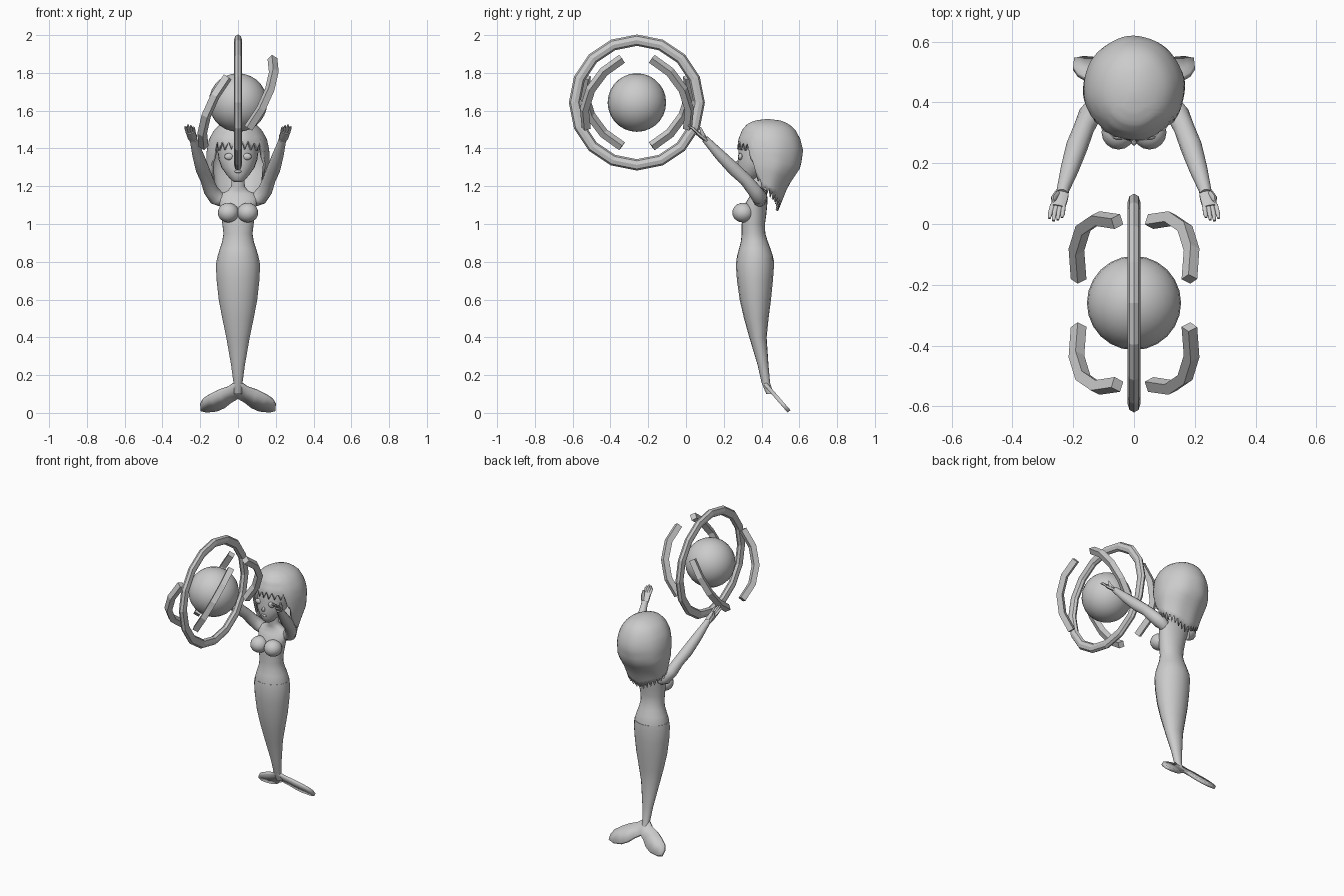
import bpy, bmesh, math
from mathutils import Vector, Matrix

if "Cube" in bpy.data.objects:
    bpy.data.objects.remove(bpy.data.objects["Cube"])

def finish(name, bm, smooth=40):
    bmesh.ops.recalc_face_normals(bm, faces=bm.faces[:])
    me = bpy.data.meshes.new(name)
    bm.to_mesh(me)
    bm.free()
    ob = bpy.data.objects.new(name, me)
    bpy.context.collection.objects.link(ob)
    if smooth:
        bpy.ops.object.select_all(action='DESELECT')
        ob.select_set(True)
        bpy.context.view_layer.objects.active = ob
        bpy.ops.object.shade_smooth_by_angle(angle=math.radians(smooth))
    return ob

def skin(bm, rings, caps=True):
    n = len(rings[0])
    vs = [[bm.verts.new(p) for p in r] for r in rings]
    for a, b in zip(vs, vs[1:]):
        for i in range(n):
            j = (i + 1) % n
            bm.faces.new((a[i], a[j], b[j], b[i]))
    if caps:
        bm.faces.new(vs[0])
        bm.faces.new(vs[-1])
    return vs

def section(z, hw, y0, y1, a):
    """Point on an elliptical level; a = 0 faces the front."""
    return Vector((hw * math.sin(a), (y0 + y1) / 2 - (y1 - y0) / 2 * math.cos(a), z))

def loft(name, rows, n):
    bm = bmesh.new()
    skin(bm, [[section(*r, 2 * math.pi * i / n) for i in range(n)] for r in rows])
    return finish(name, bm, 50)

def add_tube(bm, pts, radii, n, ref, flat=1.0):
    pts = [Vector(p) for p in pts]
    rings = []
    for k, p in enumerate(pts):
        t = (pts[min(k + 1, len(pts) - 1)] - pts[max(k - 1, 0)]).normalized()
        u = (ref - t * ref.dot(t)).normalized()
        v = t.cross(u)
        rings.append([p + radii[k] * (u * math.cos(a) + v * flat * math.sin(a))
                      for a in [(2 * i + 1) * math.pi / n for i in range(n)]])
    skin(bm, rings)

def ball(name, c, r, seg=16, rings=10):
    bm = bmesh.new()
    bmesh.ops.create_uvsphere(bm, u_segments=seg, v_segments=rings, radius=1,
                              matrix=Matrix.Translation(c) @ Matrix.Diagonal((*r, 1)))
    return finish(name, bm, 60)

# Orb, big upright ring and four curved bars
C = Vector((0, -0.26, 1.643))
ball("orb", C, (0.155,) * 3, 24, 14)
bpy.ops.mesh.primitive_torus_add(major_segments=16, minor_segments=8, major_radius=0.33,
                                 minor_radius=0.03, location=C, rotation=(0, math.pi / 2, 0))
ring = bpy.context.object
ring.name = "big_ring"
ring.scale.z = 0.72
for sx in (-1, 1):
    for sy in (-1, 1):
        a = Vector((sx * 0.055, sy * 0.268, -sx * 0.135)).normalized()
        b = Vector((sx * 0.185, sy * 0.08, sx * 0.235)).normalized()
        bm = bmesh.new()
        add_tube(bm, [C + a.slerp(b, k / 4) * 0.305 for k in range(5)], [0.026] * 5, 4, a.cross(b))
        finish("curved_bar", bm, 0)

# Fish tail
loft("tail", [(0.10, .02, .425, .465), (0.16, .024, .40, .445), (0.25, .036, .38, .437),
              (0.40, .062, .335, .427), (0.50, .083, .307, .437), (0.60, .102, .284, .45),
              (0.70, .113, .27, .46), (0.78, .117, .264, .466), (0.82, .111, .268, .464)], 16)

# Tail fluke: flat outline leaning back, mirrored
half = [(0, .165), (.022, .155), (.05, .135), (.10, .118), (.15, .093), (.185, .07), (.20, .045),
        (.197, .015), (.165, .008), (.11, .014), (.07, .032), (.035, .06), (0, .08)]
bm = bmesh.new()
outline = half + [(-x, z) for x, z in half[-2:0:-1]]
bm.faces.new([bm.verts.new((x, .422 + (.15 - z) * .87, z)) for x, z in outline])
bmesh.ops.triangulate(bm, faces=bm.faces[:])
fluke = finish("tail_fluke", bm)
m = fluke.modifiers.new("thickness", 'SOLIDIFY')
m.thickness = 0.02
m.offset = 0

# Torso and neck
loft("torso", [(0.80, .11, .27, .462), (0.83, .108, .27, .46), (0.87, .096, .281, .447),
               (0.91, .083, .291, .432), (0.95, .077, .295, .42), (1.00, .083, .295, .418),
               (1.05, .09, .298, .425), (1.10, .098, .308, .43), (1.135, .108, .33, .432),
               (1.16, .09, .345, .428), (1.178, .052, .345, .42), (1.20, .036, .342, .412),
               (1.27, .034, .335, .41)], 24)

# Head, nose, lips
loft("head", [(1.222, .02, .30, .335), (1.235, .038, .288, .37), (1.26, .06, .278, .41),
              (1.30, .088, .272, .46), (1.34, .102, .274, .50), (1.38, .108, .278, .52),
              (1.43, .11, .282, .54), (1.48, .095, .305, .53), (1.52, .055, .36, .48)], 24)
ball("nose", (0, .275, 1.32), (.01, .018, .015), 8, 6)
ball("lips", (0, .28, 1.278), (.02, .012, .008), 10, 6)

# Paired parts: bust, eyes, arms, hands
X = Vector((1, 0, 0))
for s in (-1, 1):
    ball("bust", (s * .051, .302, 1.06), (.056, .057, .052))
    ball("eye", (s * .048, .288, 1.357), (.024, .012, .018), 12, 8)
    bm = bmesh.new()
    arm = [(.085, .39, 1.125), (.115, .39, 1.14), (.145, .36, 1.18), (.165, .315, 1.235),
           (.188, .255, 1.29), (.212, .18, 1.365), (.233, .115, 1.435), (.236, .10, 1.45)]
    add_tube(bm, [(s * x, y, z) for x, y, z in arm],
             [.036, .042, .038, .034, .036, .03, .021, .02], 12, X)
    finish("arm", bm, 60)
    bm = bmesh.new()
    # palm, four fingers, thumb
    add_tube(bm, [(s * .234, .112, 1.44), (s * .241, .09, 1.458), (s * .251, .055, 1.487)],
             [.021, .027, .026], 8, X, 0.5)
    for k in range(4):
        o, d = (k - 1.5) * .0125, .008 * abs(k - 1.7)
        add_tube(bm, [(s * (.25 + o), .062, 1.482), (s * (.255 + o * 1.1), .035, 1.507),
                      (s * (.258 + o * 1.1), .008 + d, 1.526 - d)], [.008, .008, .005], 6, X)
    add_tube(bm, [(s * .252, .10, 1.455), (s * .264, .085, 1.483), (s * .266, .075, 1.512)],
             [.011, .010, .005], 6, X)
    finish("hand", bm, 60)

# Hair shell: levels (z, half width, front y, back y) and a hem that varies round the head
LV = [(1.555, .012, .42, .445), (1.548, .05, .365, .50), (1.53, .092, .325, .545), (1.50, .125, .298, .578),
      (1.45, .153, .278, .605), (1.39, .166, .27, .62), (1.30, .168, .285, .607),
      (1.20, .145, .32, .54), (1.05, .11, .36, .48)]
HEM = [(0, 1.42), (48, 1.41), (60, 1.27), (75, 1.19), (95, 1.17), (135, 1.13), (180, 1.09)]

def lerp_table(tab, x):
    for p, q in zip(tab, tab[1:]):
        lo, hi = sorted((p[0], q[0]))
        if lo <= x <= hi:
            f = (x - p[0]) / (q[0] - p[0])
            return [a + (b - a) * f for a, b in zip(p, q)]
    return tab[-1]

N, R = 56, 16
rings = []
for k in range(R + 1):
    t = (k / R) ** 1.5
    loop = []
    for i in range(N):
        a = 2 * math.pi * i / N
        deg = min(math.degrees(a), 360 - math.degrees(a))
        hem = lerp_table(HEM, deg)[1] + (0.022 if i % 2 else -0.022) * (k == R)
        lv = lerp_table(LV, 1.555 - t * (1.555 - hem))
        p = section(*lv, a)
        # soft strand waves
        w = 1 + 0.012 * math.sin(8 * a) * t
        cy = (lv[2] + lv[3]) / 2
        loop.append(Vector((p.x * w, cy + (p.y - cy) * w, p.z)))
    rings.append(loop)
bm = bmesh.new()
vs = skin(bm, rings, caps=False)
bm.faces.new(vs[0])
hair = finish("hair", bm, 50)
m = hair.modifiers.new("thickness", 'SOLIDIFY')
m.thickness = 0.014
m.offset = -1
